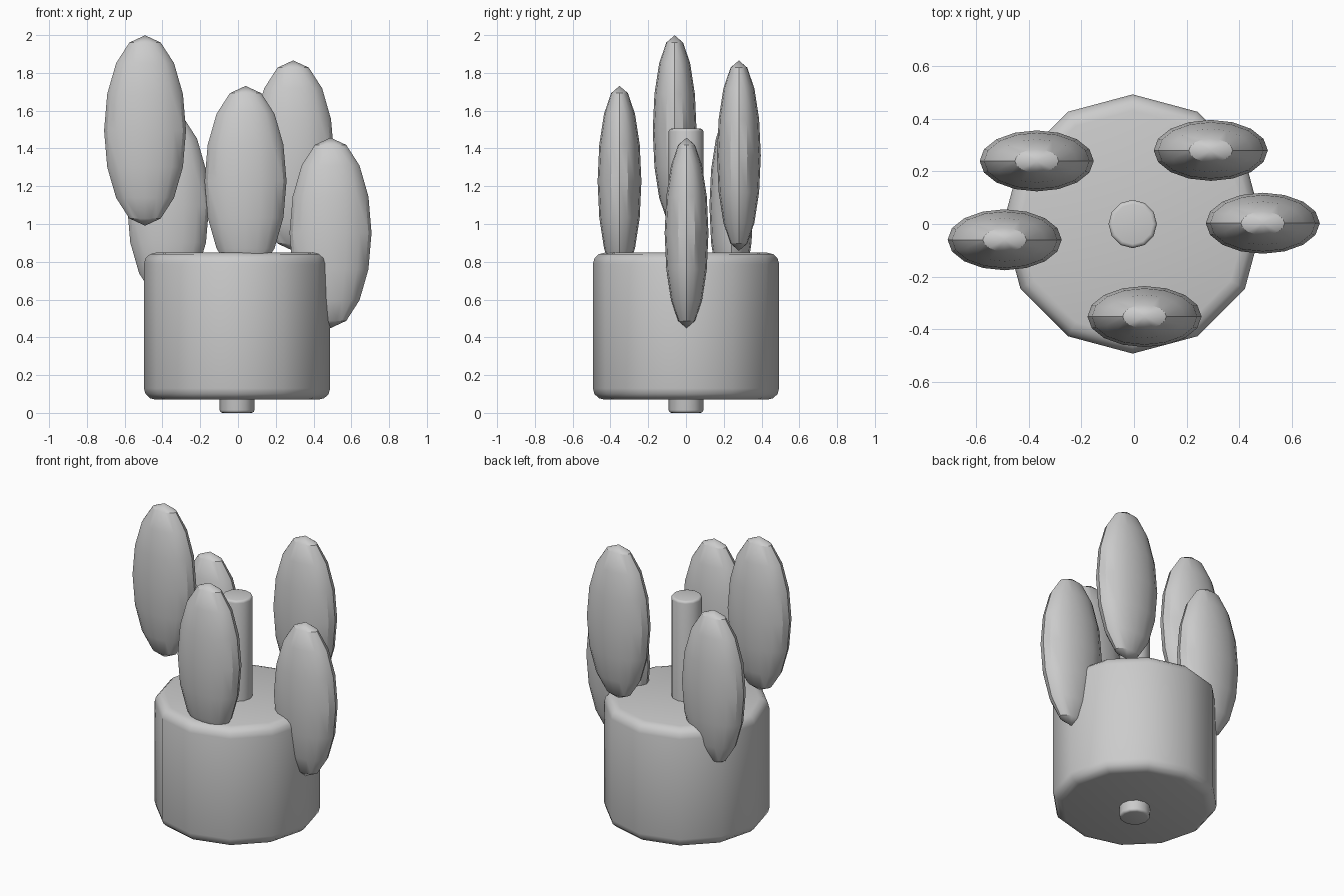
import bpy, math

if "Cube" in bpy.data.objects:
    bpy.data.objects.remove(bpy.data.objects["Cube"])

def finish(ob, name, scale=None):
    ob.name = name
    if scale:
        ob.scale = scale
        bpy.ops.object.transform_apply(location=False, rotation=False, scale=True)
    bpy.ops.object.shade_smooth_by_angle(angle=math.radians(30.5))

def rounded_cylinder(name, radius, z0, z1, sides, bevel):
    bpy.ops.mesh.primitive_cylinder_add(vertices=sides, radius=radius, depth=z1 - z0,
                                        location=(-0.005, 0, (z0 + z1) / 2))
    ob = bpy.context.object
    mod = ob.modifiers.new("rounded_rims", 'BEVEL')
    mod.width = bevel
    mod.segments = 3
    mod.limit_method = 'ANGLE'
    mod.angle_limit = math.radians(45)
    bpy.ops.object.modifier_apply(modifier=mod.name)
    finish(ob, name)

# Chunky body and the thin post running through it
rounded_cylinder("body", 0.493, 0.07, 0.848, 12, 0.06)
rounded_cylinder("post", 0.092, 0.0, 1.505, 12, 0.015)

# Flattened egg-shaped leaves around the rim
leaves = [(-0.492, -0.06, 1.495), (0.292, 0.28, 1.362), (0.04, -0.352, 1.227),
          (0.49, 0.003, 0.953), (-0.37, 0.24, 1.095)]
for i, loc in enumerate(leaves, 1):
    bpy.ops.mesh.primitive_uv_sphere_add(segments=16, ring_count=8, radius=1, location=loc)
    finish(bpy.context.object, f"leaf_{i}", (0.217, 0.116, 0.504))
